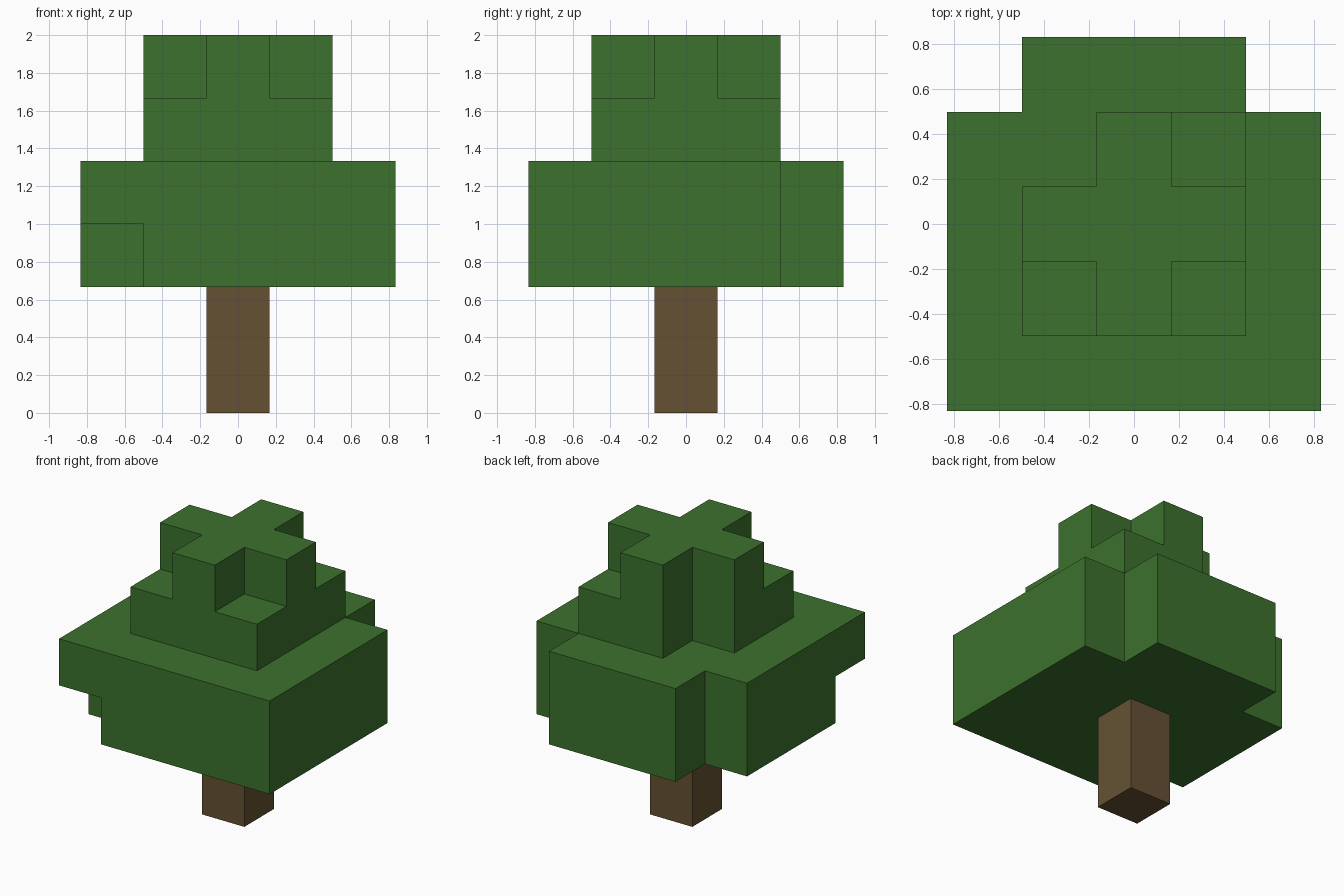
import bpy
import bmesh
from mathutils import Vector

if "Cube" in bpy.data.objects:
    bpy.data.objects.remove(bpy.data.objects["Cube"], do_unlink=True)

UNIT = 1 / 3  # edge of one block


def make_material(name, rgb):
    mat = bpy.data.materials.new(name)
    mat.use_nodes = True
    colour = (*rgb, 1)
    mat.diffuse_color = colour
    mat.node_tree.nodes["Principled BSDF"].inputs["Base Color"].default_value = colour
    return mat


def square(reach):
    span = range(-reach, reach + 1)
    return {(x, y) for x in span for y in span}


def blocks(name, layers, material):
    """Outer shell of stacked block layers, given as {level: set of (x, y)}."""
    cells = {(x, y, z) for z, layer in layers.items() for x, y in layer}
    bm = bmesh.new()
    for cell in cells:
        centre = Vector(cell) + Vector((0, 0, 0.5))
        for axis in range(3):
            for sign in (-1, 1):
                normal = Vector((0, 0, 0))
                normal[axis] = sign
                if tuple(int(c + n) for c, n in zip(cell, normal)) in cells:
                    continue
                # exposed side of the block, wound to face outward
                u = Vector((0, 0, 0))
                u[(axis + 1) % 3] = 0.5
                v = normal.cross(u)
                mid = centre + normal * 0.5
                corners = (mid - u - v, mid + u - v, mid + u + v, mid - u + v)
                bm.faces.new([bm.verts.new(c * UNIT) for c in corners])
    bmesh.ops.remove_doubles(bm, verts=bm.verts[:], dist=0.001)
    mesh = bpy.data.meshes.new(name)
    bm.to_mesh(mesh)
    bm.free()
    mesh.materials.append(material)
    obj = bpy.data.objects.new(name, mesh)
    bpy.context.collection.objects.link(obj)
    return obj


leaf = make_material("leaf green", (0.045, 0.165, 0.027))
bark = make_material("bark brown", (0.130, 0.083, 0.034))

# Trunk: a single column of two blocks
blocks("trunk", {0: square(0), 1: square(0)}, bark)

# Leaves: wide tier with missing corners, then a small tier and a cross on top
wide = square(2) - {(2, 2), (-2, 2)}
cross = {(x, y) for x, y in square(1) if x == 0 or y == 0}
blocks("leaves", {
    2: wide - {(-2, -2)},
    3: wide,
    4: square(1) - {(-1, 1)},
    5: cross,
}, leaf)
